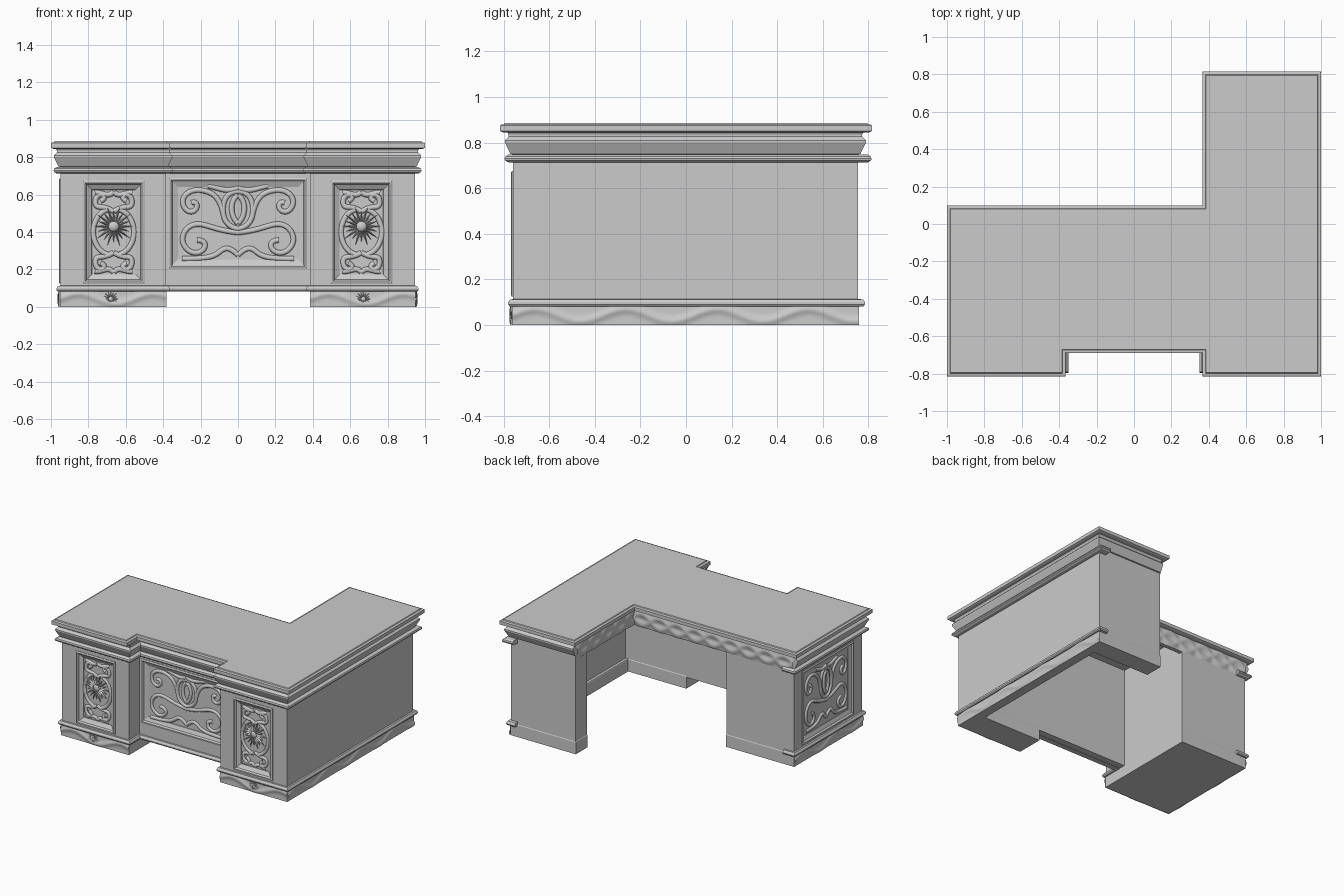
import bpy, bmesh
from math import sin, cos, pi, exp, radians
from mathutils import Vector

if "Cube" in bpy.data.objects:
    bpy.data.objects.remove(bpy.data.objects["Cube"])

FRONT = (radians(90), 0, 0)
LEFT = (radians(90), 0, radians(-90))


def make(name, bm):
    bmesh.ops.recalc_face_normals(bm, faces=bm.faces)
    me = bpy.data.meshes.new(name)
    bm.to_mesh(me)
    bm.free()
    ob = bpy.data.objects.new(name, me)
    bpy.context.collection.objects.link(ob)
    return ob


def activate(ob):
    bpy.ops.object.select_all(action='DESELECT')
    ob.select_set(True)
    bpy.context.view_layer.objects.active = ob


def offset(path, d, closed):
    """Push a counter-clockwise path outward by d with mitred corners."""
    p = [Vector(q) for q in path]
    n = len(p)
    nor = []
    for i in range(n):
        e = (p[(i + 1) % n] - p[i]).normalized()
        nor.append(Vector((e.y, -e.x)))
    out = []
    for i in range(n):
        a, b = nor[i - 1], nor[i]
        if not closed and i == 0:
            a = b
        if not closed and i == n - 1:
            b = a
        out.append(p[i] + (a + b) * (d / (1 + a.dot(b))))
    return out


def sweep(name, path, prof, closed=True, first_cap=True):
    """Closed: capped solid with stepped sides. Open: moulding with end caps."""
    bm = bmesh.new()
    rings = [[bm.verts.new((q.x, q.y, z)) for q in offset(path, d, closed)] for d, z in prof]
    n, m = len(path), len(prof)
    for j in range(m - 1 if closed else m):
        for i in range(n if closed else n - 1):
            a, b = rings[j], rings[(j + 1) % m]
            bm.faces.new((a[i], a[(i + 1) % n], b[(i + 1) % n], b[i]))
    if closed:
        if first_cap:
            bm.faces.new(rings[0])
        bm.faces.new(rings[-1])
    else:
        bm.faces.new([r[0] for r in rings])
        bm.faces.new([r[-1] for r in rings])
    return make(name, bm)


def rect(x0, x1, y0, y1):
    return [(x0, y0), (x1, y0), (x1, y1), (x0, y1)]


def box(name, x0, x1, y0, y1, z0, z1):
    return sweep(name, rect(x0, x1, y0, y1), [(0, z0), (0, z1)])


def carved_strip(name, p0, p1, z0, z1, period, amp, strands=(1,)):
    """Thin relief band with flowing ridges; outside is right of p0->p1."""
    p0, p1 = Vector(p0), Vector(p1)
    d = (p1 - p0).normalized()
    nrm = Vector((d.y, -d.x))
    length = (p1 - p0).length
    nu, nv = max(8, int(length / 0.015)), 10
    h, mid = z1 - z0, (z0 + z1) / 2
    bm = bmesh.new()
    g = []
    for i in range(nu + 1):
        s = length * i / nu
        col = []
        for j in range(nv + 1):
            z = z0 + h * j / nv
            r = max(exp(-((z - mid - k * 0.32 * h * sin(2 * pi * s / period)) / (0.2 * h)) ** 2) for k in strands)
            q = p0 + d * s + nrm * (0.002 + amp * r)
            col.append(bm.verts.new((q.x, q.y, z)))
        g.append(col)
    for i in range(nu):
        for j in range(nv):
            f = bm.faces.new((g[i][j], g[i + 1][j], g[i + 1][j + 1], g[i][j + 1]))
            f.smooth = True
    return make(name, bm)


def panel(name, body, loc, rot, w, h, depth=0.02):
    """Low frame, sloped reveal and sunken field cut into the body."""
    bpy.ops.mesh.primitive_cube_add(size=1, location=loc, rotation=rot)
    cut = bpy.context.object
    cut.scale = (w - 0.036, h - 0.036, 2 * depth)
    cut.hide_render = True
    mod = body.modifiers.new("recess", 'BOOLEAN')
    mod.operation, mod.object, mod.solver = 'DIFFERENCE', cut, 'EXACT'
    activate(body)
    bpy.ops.object.modifier_apply(modifier=mod.name)
    bpy.data.objects.remove(cut)
    ob = sweep(name, rect(-w / 2, w / 2, -h / 2, h / 2),
               [(0, -0.002), (0, 0.004), (-0.006, 0.008), (-0.012, 0.008), (-0.018, 0.002),
                (-0.02, -0.004), (-0.048, -depth + 0.004), (-0.049, -depth + 0.001)], True, False)
    ob.location, ob.rotation_euler = loc, rot


def scrolls(name, loc, rot, lines, radius, flip=False):
    """Raised scrollwork, mirrored left-right (and top-bottom if flip)."""
    cu = bpy.data.curves.new(name, 'CURVE')
    cu.dimensions = '3D'
    cu.bevel_depth, cu.bevel_resolution, cu.resolution_u = radius, 1, 5
    for pts in lines:
        for sx in (1, -1):
            for sy in ((1, -1) if flip else (1,)):
                sp = cu.splines.new('NURBS')
                sp.points.add(len(pts) - 1)
                for p, (x, y) in zip(sp.points, pts):
                    p.co = (x * sx, y * sy, 0, 1)
                sp.order_u, sp.use_endpoint_u = 4, True
    ob = bpy.data.objects.new(name, cu)
    bpy.context.collection.objects.link(ob)
    ob.location, ob.rotation_euler, ob.scale = loc, rot, (1, 1, 0.8)


def sunburst(name, loc, rot, r, rays=20):
    bm = bmesh.new()
    for i in range(rays):
        a = 2 * pi * i / rays
        u, t = Vector((cos(a), sin(a), 0)), Vector((-sin(a), cos(a), 0))
        b, k = u * r * 0.25, r * 0.07
        tip = r if i % 2 == 0 else r * 0.8
        v = [bm.verts.new(q) for q in (b + t * k, b - t * k, b + Vector((0, 0, r * 0.2)),
                                       u * tip + Vector((0, 0, r * 0.08)))]
        for f in ((0, 1, 2), (0, 3, 1), (1, 3, 2), (2, 3, 0)):
            bm.faces.new([v[j] for j in f])
    dome = bmesh.ops.create_uvsphere(bm, u_segments=16, v_segments=8, radius=r * 0.27)
    for v in dome['verts']:
        v.co.z *= 0.7
    ob = make(name, bm)
    ob.location, ob.rotation_euler = loc, rot


# Desk top
top = [(-1, -.815), (-.365, -.815), (-.365, -.69), (.365, -.69), (.365, -.815),
       (1, -.815), (1, .815), (.365, .815), (.365, .1), (-1, .1)]
sweep("desk_top", top, [(-.012, .845), (0, .85), (0, .876), (-.004, .879), (-.016, .88), (-.02, .886)])

# Carcass
left = box("left_pedestal", -.95, -.385, -.76, .06, .02, .85)
right = box("right_pedestal_front", .385, .945, -.76, -.6, .02, .85)
centre = box("modesty_panel", -.39, .39, -.635, -.56, .085, .85)
box("right_inner_panel", .385, .91, -.61, -.56, .085, .85)
box("right_side_panel", .9, .945, -.61, .755, .02, .85)
box("return_end_panel", .4, .945, .62, .755, .02, .85)
box("back_apron", -.95, .43, .03, .06, .72, .85)
box("return_apron", .4, .43, .03, .7, .72, .85)

# Plinths
for nm, r in (("left", (-.95, -.385, -.76, .06)), ("right_front", (.39, .945, -.76, -.56)),
              ("right_side", (.88, .945, -.6, .755)), ("return_end", (.4, .945, .62, .755))):
    sweep(nm + "_plinth", rect(*r), [(.003, 0), (.003, .09), (0, .095)])

# Cornice and mouldings around the outside
front = [(-.95, -.76), (-.385, -.76), (-.385, -.635), (.385, -.635), (.385, -.76), (.945, -.76)]
sweep("cornice", [(-.95, .06)] + front + [(.945, .755), (.4, .755)],
      [(-.02, .745), (.01, .75), (.034, .8), (.034, .81), (.018, .826), (.018, .835), (.028, .852), (-.02, .852)], False)
wrap = [(-.87, .06), (-.95, .06)] + front + [(.945, .778), (.89, .778)]
sweep("upper_moulding", wrap,
      [(-.025, .712), (.022, .714), (.034, .722), (.036, .73), (.032, .74), (.018, .748), (-.025, .748)], False)
sweep("base_moulding", [(-.87, .06)] + wrap[1:-2] + [(.945, .765), (.89, .765)],
      [(-.025, .082), (.014, .082), (.02, .09), (.02, .1), (.012, .112), (-.025, .116)], False)

# Carved plinth faces and back friezes
for nm, a, b in (("left_front", (-.953, -.763), (-.381, -.763)), ("right_front", (.386, -.763), (.948, -.763)),
                 ("right_side", (.948, -.763), (.948, .758)), ("left_side", (-.953, .063), (-.953, -.763))):
    carved_strip(nm + "_plinth_carving", a, b, 0, .085, .4, .009)
carved_strip("back_frieze", (.4, .06), (-.95, .06), .72, .845, .3, .012, (1, -1))
carved_strip("return_frieze", (.4, .755), (.4, .06), .72, .845, .3, .012, (1, -1))

# Pedestal panels with sunbursts
small = [[(0, .11), (.05, .14), (.1, .12), (.1, .19), (.06, .21), (.04, .18), (.07, .165)],
         [(0, .215), (.03, .18), (.06, .215), (.1, .21)],
         [(.03, .12), (.07, .11), (.105, .07), (.11, 0)]]
for nm, body, x in (("left", left, -.665), ("right", right, .66)):
    panel(nm + "_front_panel", body, (x, -.76, .4), FRONT, .33, .55, .025)
    scrolls(nm + "_front_scrolls", (x, -.738, .4), FRONT, small, .014, True)
    sunburst(nm + "_sunburst", (x, -.741, .43), FRONT, .11)
    sunburst(nm + "_plinth_sunburst", (x + .01 if x > 0 else x - .015, -.764, .042), FRONT, .05, 16)

# Centre panel with scrollwork
big = [[(.08, .06), (.1, .14), (.17, .18), (.26, .18), (.31, .12), (.27, .05), (.21, .07), (.22, .12), (.25, .11)],
       [(0, -.05), (.1, -.04), (.2, .01), (.28, -.02), (.31, -.1), (.25, -.17), (.17, -.15), (.17, -.09), (.22, -.09)],
       [(0, -.17), (.06, -.11), (.1, -.17), (.17, -.19), (.3, -.19)],
       [(0, .17), (.06, .17), (.1, .07), (.06, -.02), (0, -.03)],
       [(0, .15), (.05, .12), (.04, .03), (0, .0)],
       [(0, .19), (.06, .16), (.1, .19), (.16, .2)]]
panel("centre_panel", centre, (0, -.635, .447), FRONT, .74, .485)
scrolls("centre_scrolls", (0, -.617, .447), FRONT, big, .014)

# Carved panel on the left side
panel("left_side_panel", left, (-.95, -.35, .405), LEFT, .62, .56)
scrolls("left_side_scrolls", (-.932, -.35, .405), LEFT, [[(x * .82, y * 1.1) for x, y in l] for l in big], .014)
